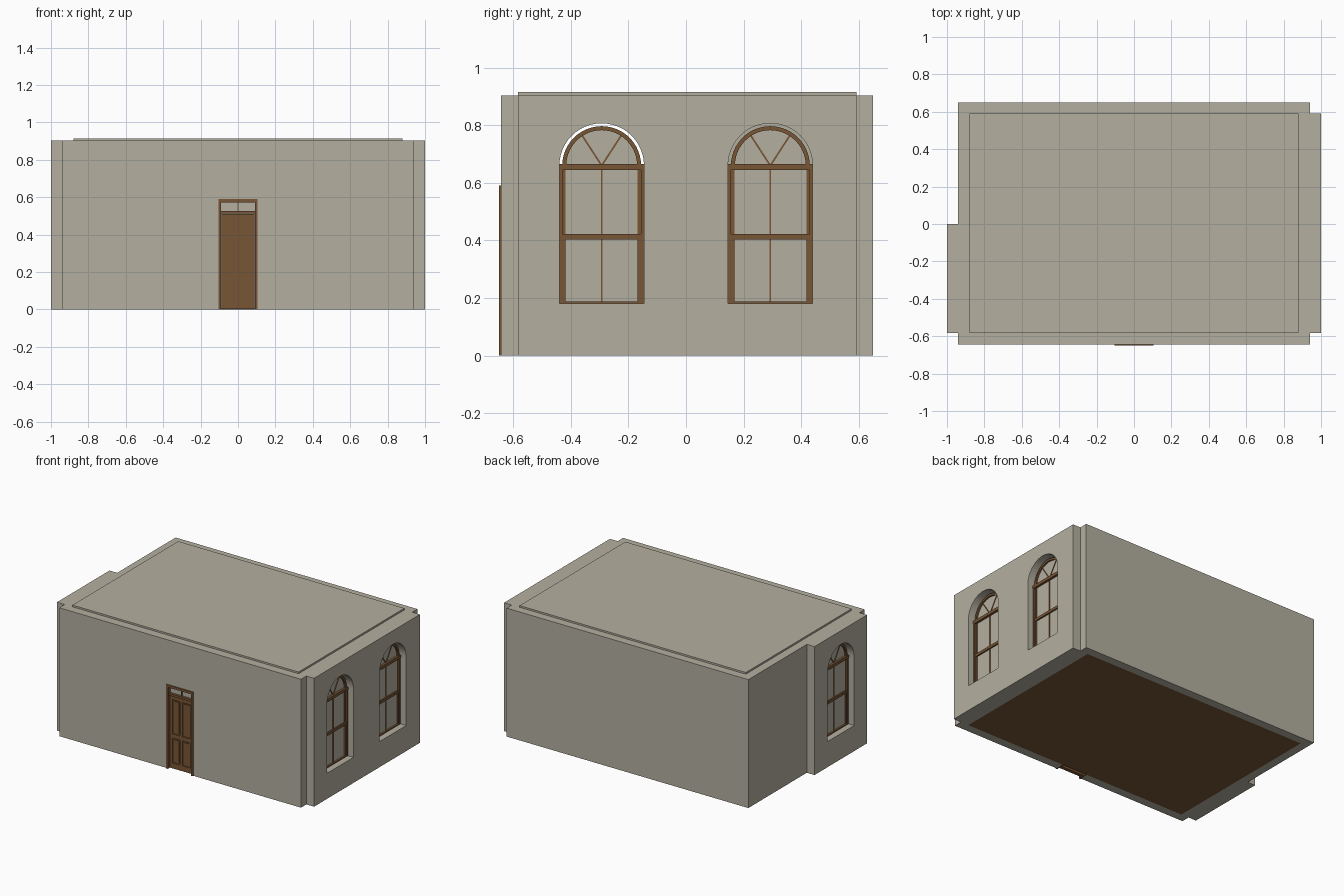
import bpy, bmesh, math

cube = bpy.data.objects.get("Cube")
if cube:
    bpy.data.objects.remove(cube, do_unlink=True)


def material(name, rgb):
    m = bpy.data.materials.new(name)
    m.use_nodes = True
    m.diffuse_color = (*rgb, 1)
    bsdf = m.node_tree.nodes["Principled BSDF"]
    bsdf.inputs["Base Color"].default_value = (*rgb, 1)
    bsdf.inputs["Roughness"].default_value = 0.8
    return m


PLASTER = material("warm grey plaster", (0.456, 0.43, 0.352))
WOOD = material("brown wood", (0.19, 0.092, 0.036))


def finish(name, bm, mat):
    bmesh.ops.recalc_face_normals(bm, faces=bm.faces)
    mesh = bpy.data.meshes.new(name)
    bm.to_mesh(mesh)
    bm.free()
    mesh.materials.append(mat)
    obj = bpy.data.objects.new(name, mesh)
    bpy.context.collection.objects.link(obj)
    return obj


def add_prism(bm, points, push):
    """Extrude a closed loop of 3D points along a vector."""
    face = bm.faces.new([bm.verts.new(p) for p in points])
    out = bmesh.ops.extrude_face_region(bm, geom=[face])
    verts = [v for v in out["geom"] if isinstance(v, bmesh.types.BMVert)]
    bmesh.ops.translate(bm, verts=verts, vec=push)


def add_box(bm, x0, x1, y0, y1, z0, z1):
    loop = [(x0, y0, z0), (x1, y0, z0), (x1, y1, z0), (x0, y1, z0)]
    add_prism(bm, loop, (0, 0, z1 - z0))


def box(name, mat, *size):
    bm = bmesh.new()
    add_box(bm, *size)
    return finish(name, bm, mat)


def arc(radius, steps=24):
    return [(radius * math.cos(math.pi * i / steps), radius * math.sin(math.pi * i / steps))
            for i in range(steps + 1)]


# Shared dimensions
FRONT, BACK = -0.643, 0.65
IN_X, IN_F, IN_B = 0.88, -0.583, 0.592
WALL_TOP, ROOF_TOP = 0.903, 0.915
SILL, SPRING, HALF = 0.18, 0.66, 0.147
WINDOWS = [(1, -0.293, "left_front"), (1, 0.293, "left_back"), (-1, -0.293, "right_front")]


def arched(half, bottom):
    return [(-half, bottom), (half, bottom)] + [(u, SPRING + v) for u, v in arc(half)]


# Walls: one stepped outline, then cut out the room, windows and doorway
outline = [(0.94, FRONT), (0.94, IN_F), (1, IN_F), (1, IN_B), (0.94, IN_B), (0.94, BACK),
           (-0.94, BACK), (-0.94, 0), (-1, 0), (-1, IN_F), (-0.94, IN_F), (-0.94, FRONT)]
bm = bmesh.new()
add_prism(bm, [(x, y, 0) for x, y in outline], (0, 0, WALL_TOP))
walls = finish("walls", bm, PLASTER)

cutters = [box("room_cutter", PLASTER, -IN_X, IN_X, IN_F, IN_B, -0.1, 1),
           box("door_cutter", PLASTER, -0.1, 0.1, -0.8, -0.5, -0.1, 0.585)]
for side, yc, label in WINDOWS:
    bm = bmesh.new()
    add_prism(bm, [(side * 0.8, yc + u, z) for u, z in arched(HALF, SILL)], (side * 0.4, 0, 0))
    cutters.append(finish("window_cutter_" + label, bm, PLASTER))
for cutter in cutters:
    cutter.hide_render = True
    mod = walls.modifiers.new("cut", "BOOLEAN")
    mod.operation = "DIFFERENCE"
    mod.solver = "EXACT"
    mod.object = cutter
bpy.context.view_layer.update()
cut_mesh = bpy.data.meshes.new_from_object(
    walls.evaluated_get(bpy.context.evaluated_depsgraph_get()))
walls.modifiers.clear()
walls.data = cut_mesh
for cutter in cutters:
    bpy.data.objects.remove(cutter, do_unlink=True)

# Roof and floor slabs
box("roof", PLASTER, -IN_X, IN_X, IN_F, IN_B, 0.89, ROOF_TOP)
box("floor", WOOD, -IN_X, IN_X, IN_F, IN_B, 0, 0.006)


def window(side, yc, label):
    frame = bmesh.new()

    def bar(u0, u1, z0, z1, x0=0.93, x1=0.955):
        xs = sorted((side * x0, side * x1))
        add_box(frame, *xs, yc + u0, yc + u1, z0, z1)

    # Outer jambs, sash stiles and rails
    for s in (-1, 1):
        for a, b, z0, z1, x1 in ((0.136, HALF, SILL, SPRING, 0.958),
                                 (0.125, 0.136, 0.41, 0.65, 0.946),
                                 (0.125, 0.136, SILL, 0.41, 0.953)):
            bar(min(s * a, s * b), max(s * a, s * b), z0, z1, x1=x1)
    bar(-HALF, HALF, 0.645, 0.666, x1=0.96)
    bar(-0.136, 0.136, 0.403, 0.422, x1=0.954)
    bar(-HALF, HALF, SILL, 0.187, x1=0.956)
    bar(-0.003, 0.003, SILL, 0.65, 0.938, 0.948)

    # Arched head, slightly smaller than the opening
    ring = arc(0.137) + arc(0.123)[::-1]
    add_prism(frame, [(side * 0.93, yc + u, SPRING + v) for u, v in ring], (side * 0.025, 0, 0))

    # Fan bars
    for angle in (math.radians(57), math.radians(123)):
        du, dv = math.cos(angle), math.sin(angle)
        loop = [(r * du - w * dv, r * dv + w * du)
                for r, w in ((0, -0.003), (0.128, -0.003), (0.128, 0.003), (0, 0.003))]
        add_prism(frame, [(side * 0.938, yc + u, SPRING + v) for u, v in loop],
                  (side * 0.01, 0, 0))
    finish("window_frame_" + label, frame, WOOD)

    # Pane
    pane = bmesh.new()
    add_prism(pane, [(side * 0.94, yc + u, z) for u, z in arched(0.13, SILL + 0.002)],
              (side * 0.004, 0, 0))
    finish("window_pane_" + label, pane, PLASTER)


for spec in WINDOWS:
    window(*spec)

# Door frame with transom bars
bm = bmesh.new()
for s in (-1, 1):
    add_box(bm, *sorted((s * 0.091, s * 0.105)), -0.65, -0.58, 0, 0.575)
add_box(bm, -0.105, 0.105, -0.65, -0.58, 0.573, 0.59)
add_box(bm, -0.091, 0.091, -0.638, -0.59, 0.512, 0.527)
add_box(bm, -0.003, 0.003, -0.628, -0.61, 0.527, 0.573)
finish("door_frame", bm, WOOD)
box("transom_pane", PLASTER, -0.091, 0.091, -0.62, -0.616, 0.527, 0.573)

# Door leaf: stiles and rails around four recessed panels
bm = bmesh.new()
add_box(bm, -0.088, 0.088, -0.622, -0.605, 0.002, 0.51)
for x in (-0.088, -0.009, 0.07):
    add_box(bm, x, x + 0.018, -0.63, -0.622, 0.002, 0.51)
for z0, z1 in ((0.002, 0.04), (0.215, 0.245), (0.485, 0.51)):
    for x in (-0.07, 0.009):
        add_box(bm, x, x + 0.061, -0.63, -0.622, z0, z1)
for x in (-0.06, 0.019):
    for z0, z1 in ((0.05, 0.205), (0.255, 0.475)):
        add_box(bm, x, x + 0.041, -0.627, -0.622, z0, z1)
finish("door_leaf", bm, WOOD)
